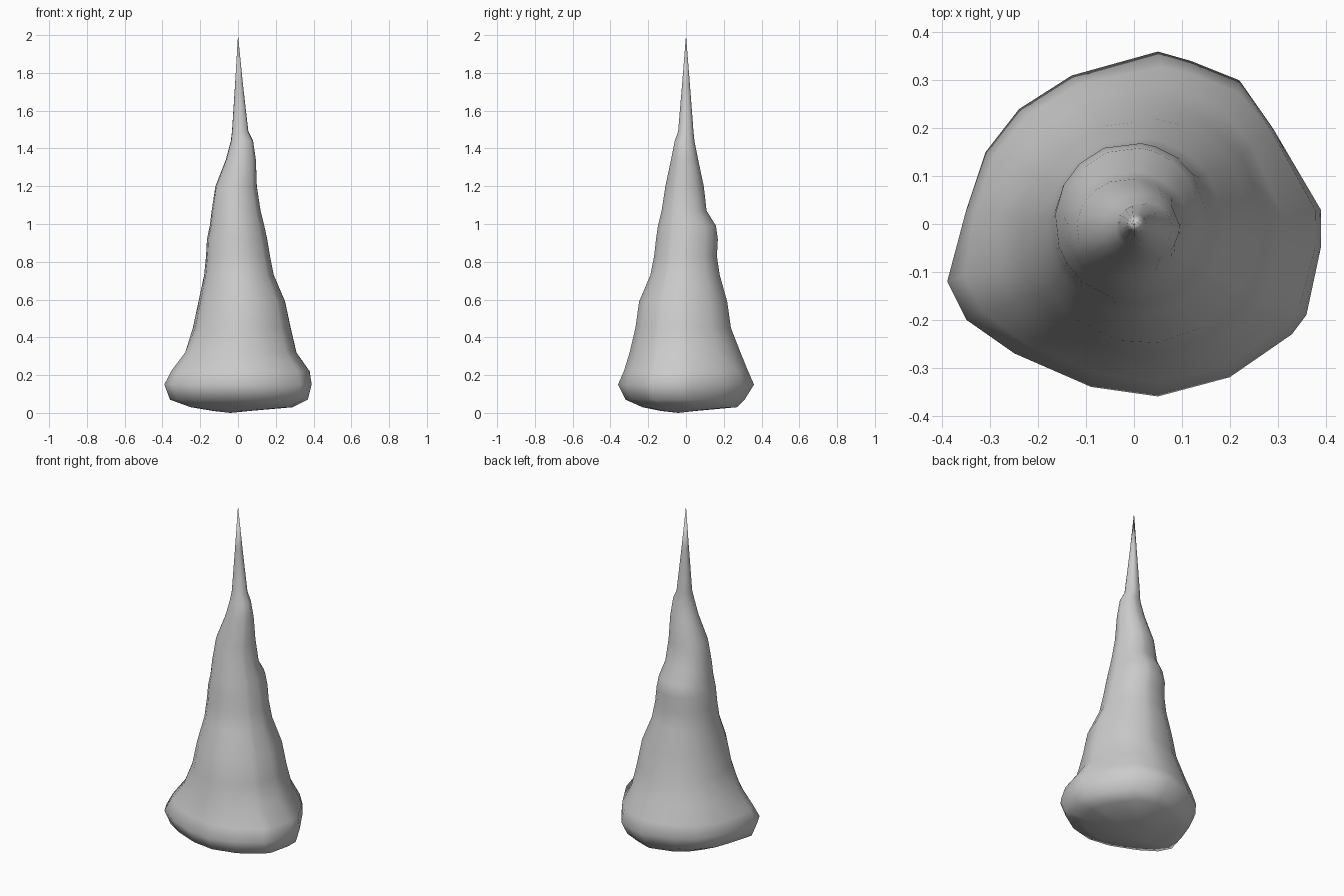
import bpy
import bmesh
from mathutils import Vector

cube = bpy.data.objects.get("Cube")
if cube:
    bpy.data.objects.remove(cube, do_unlink=True)


def make_material(name, colour):
    material = bpy.data.materials.new(name)
    material.use_nodes = True
    material.diffuse_color = colour
    for node in material.node_tree.nodes:
        if node.type == "BSDF_PRINCIPLED":
            node.inputs["Base Color"].default_value = colour
    return material


# Lumpy outline of the widest part of the foot, in hundredths
FOOT_OUTLINE = [
    (39, 3), (39, -5), (36, -19), (33, -23), (20, -32), (5, -36),
    (-9, -34), (-25, -27), (-35, -20), (-39, -12), (-35, 3), (-31, 15),
    (-24, 24), (-13, 31), (5, 36), (12, 34), (22, 30), (29, 20),
]

# Height, then the extents left, right, front and back, in hundredths
SECTIONS = [
    (1, -13, 6, -13, 5),
    (3, -25, 29, -23, 27),
    (7, -36, 37, -32, 31),
    (15, -39, 39, -36, 36),
    (22, -36, 38, -33, 33),
    (32, -29, 31, -30, 29),
    (45, -24, 28, -27, 24),
    (59, -21, 25, -25, 22),
    (73, -18, 19, -19, 18),
    (83, -17, 17, -17, 16.5),
    (92, -16.5, 15.5, -16, 17),
    (99, -15, 14, -15, 16),
    (107, -14, 12, -13, 11),
    (120, -12, 10, -11, 9.5),
    (134, -6.5, 9.5, -8, 6.5),
    (144, -3.8, 8, -6, 4.5),
    (149, -3.2, 5.5, -4.2, 4),
    (175, -1.5, 2.5, -2, 2),
]


def section_points(section):
    """Fit the outline to a section, rounder the higher it lies."""
    height, left, right, front, back = section
    centre = Vector(((left + right) / 2, (front + back) / 2))
    half = Vector(((right - left) / 2, (back - front) / 2))
    roundness = min(1.0, max(0.0, (height - 15) / 25))
    points = []
    for x, y in FOOT_OUTLINE:
        lumpy = Vector((x / 39, y / 36))
        shape = lumpy.lerp(lumpy.normalized(), roundness)
        points.append(Vector((centre.x + half.x * shape.x,
                              centre.y + half.y * shape.y,
                              height)) / 100)
    return points


def build_spire(name, material):
    """Bridge the sections, close the underside and draw the top to a tip."""
    bm = bmesh.new()
    rings = [[bm.verts.new(p) for p in section_points(s)] for s in SECTIONS]
    count = len(FOOT_OUTLINE)
    tip = bm.verts.new((0, 0, 2))
    underside = bm.verts.new((-0.04, -0.04, 0))
    for i in range(count):
        j = (i + 1) % count
        for lower, upper in zip(rings, rings[1:]):
            bm.faces.new((lower[i], lower[j], upper[j], upper[i]))
        bm.faces.new((rings[-1][i], rings[-1][j], tip))
        bm.faces.new((rings[0][j], rings[0][i], underside))
    bmesh.ops.recalc_face_normals(bm, faces=bm.faces[:])
    for face in bm.faces:
        face.smooth = True
    mesh = bpy.data.meshes.new(name)
    bm.to_mesh(mesh)
    bm.free()
    mesh.materials.append(material)
    spire = bpy.data.objects.new(name, mesh)
    bpy.context.collection.objects.link(spire)
    return spire


# Pale stone spire
stone = make_material("pale_grey_stone", (0.6, 0.6, 0.6, 1.0))
build_spire("stone_spire", stone)
